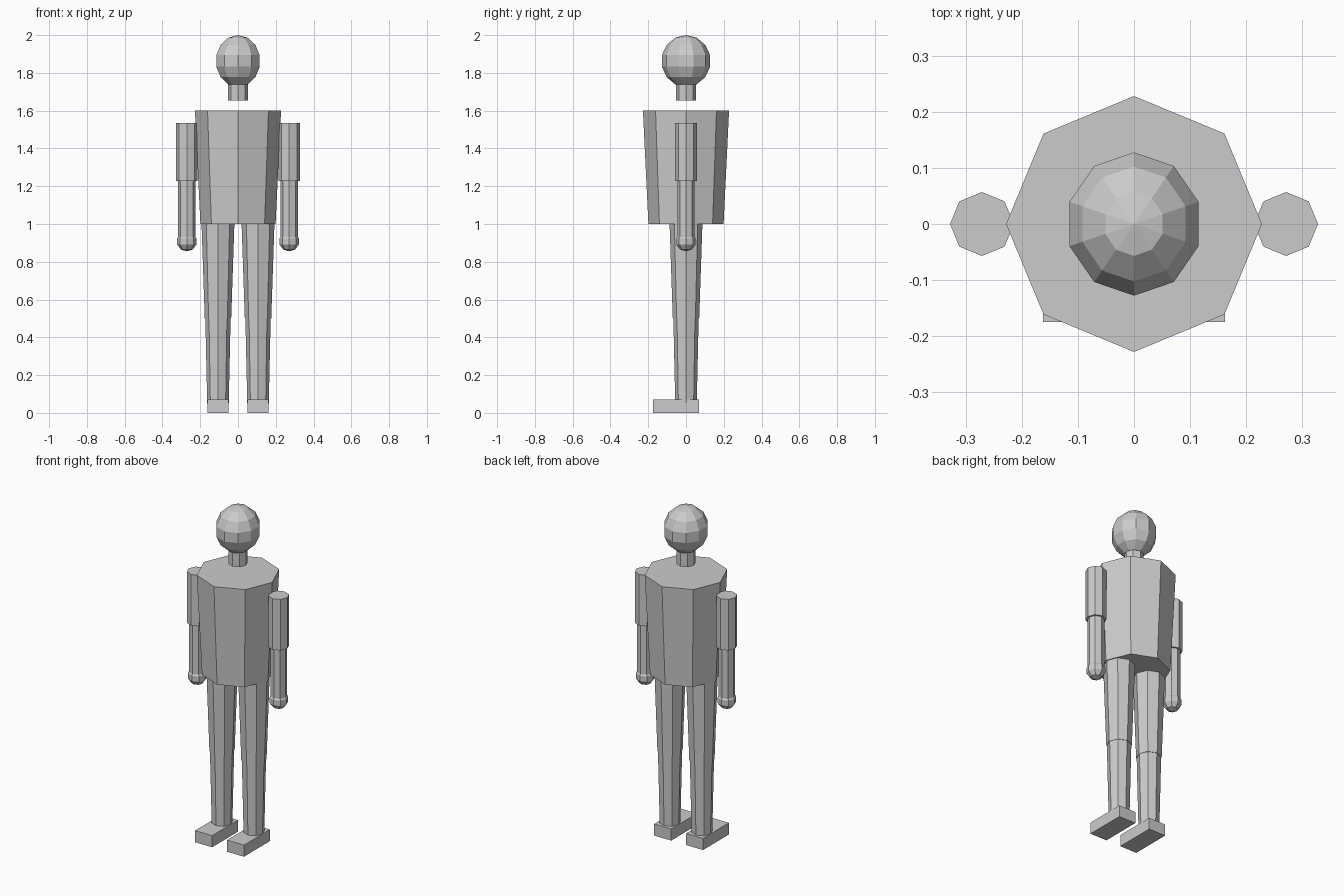
import bpy

if "Cube" in bpy.data.objects:
    bpy.data.objects.remove(bpy.data.objects["Cube"])


def tube(name, x, z0, z1, r0, r1):
    """Eight-sided tapered cylinder with a vertex pointing sideways."""
    bpy.ops.mesh.primitive_cone_add(vertices=8, radius1=r0, radius2=r1,
                                    depth=z1 - z0, location=(x, 0, (z0 + z1) / 2))
    bpy.context.object.name = name


def ball(name, x, z, radii, segments, rings):
    """Low-poly ellipsoid with a vertex on the x axis."""
    bpy.ops.mesh.primitive_uv_sphere_add(segments=segments, ring_count=rings,
                                         radius=1, location=(x, 0, z))
    ob = bpy.context.object
    ob.name = name
    ob.scale = radii


def box(name, x, y0, y1, z0, z1, width):
    bpy.ops.mesh.primitive_cube_add(size=1, location=(x, (y0 + y1) / 2, (z0 + z1) / 2))
    ob = bpy.context.object
    ob.name = name
    ob.scale = (width, y1 - y0, z1 - z0)


# Head, neck and torso
ball("head", 0, 1.863, (0.124, 0.131, 0.137), 10, 7)
tube("neck", 0, 1.654, 1.755, 0.053, 0.053)
tube("torso", 0, 1.0, 1.6, 0.199, 0.228)

# Limbs on both sides
for side, s in (("right", -1), ("left", 1)):
    arm_x, leg_x = s * 0.271, s * 0.106
    tube(side + "_upper_arm", arm_x, 1.228, 1.535, 0.057, 0.057)
    tube(side + "_forearm", arm_x, 0.925, 1.23, 0.046, 0.046)
    ball(side + "_hand", arm_x, 0.908, (0.054, 0.054, 0.053), 8, 5)
    tube(side + "_thigh", leg_x, 0.5, 1.0, 0.07, 0.087)
    tube(side + "_shin", leg_x, 0.05, 0.5, 0.057, 0.067)
    box(side + "_foot", leg_x, -0.175, 0.07, 0.0, 0.07, 0.113)
